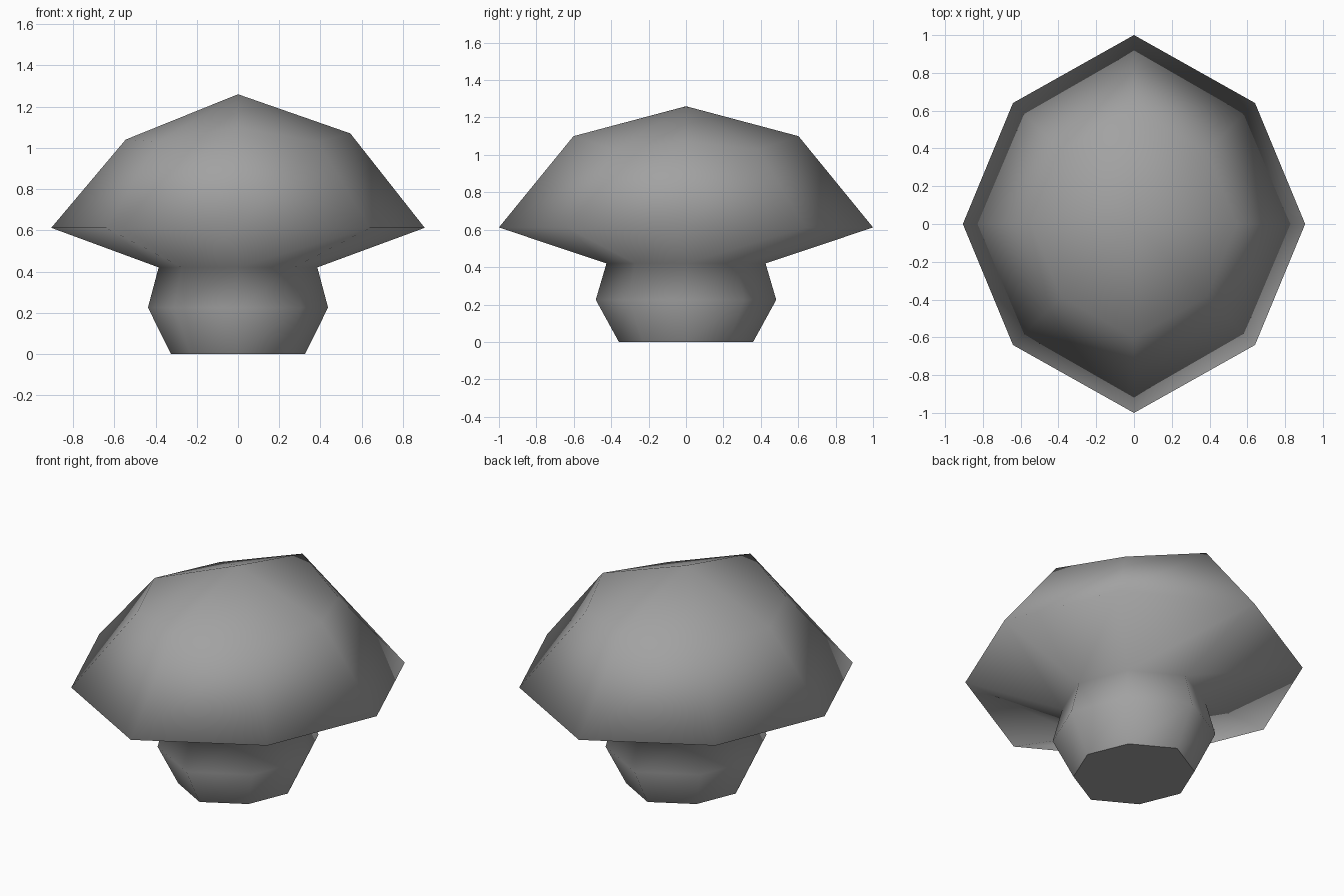
import bpy
import bmesh
import math

if "Cube" in bpy.data.objects:
    bpy.data.objects.remove(bpy.data.objects["Cube"], do_unlink=True)

SIDES = 8
TIP = 1.104  # front and back corners are drawn out to points

# Profile from the foot to the shoulder of the cap: (radius, height)
PROFILE = [(0.325, 0.0), (0.437, 0.225), (0.385, 0.42), (0.906, 0.612), (0.545, 1.03)]
APEX = 1.26
# Uneven shoulder heights, counter-clockwise from +x
SHOULDER = [1.07, 1.03, 1.10, 1.03, 1.04, 1.03, 1.10, 1.03]

grey = bpy.data.materials.new("grey")
grey.use_nodes = True
colour = (0.36, 0.36, 0.36, 1.0)
grey.diffuse_color = colour
grey.node_tree.nodes["Principled BSDF"].inputs["Base Color"].default_value = colour


def ring(bm, radius, heights):
    """One eight-sided loop of vertices."""
    verts = []
    for i in range(SIDES):
        a = 2 * math.pi * i / SIDES
        stretch = TIP if i in (2, 6) else 1.0
        verts.append(bm.verts.new((radius * math.cos(a),
                                   radius * stretch * math.sin(a), heights[i])))
    return verts


bm = bmesh.new()
rings = [ring(bm, r, [z] * SIDES) for r, z in PROFILE[:-1]]
rings.append(ring(bm, PROFILE[-1][0], SHOULDER))

# Stem, underside and sides of the cap
for low, high in zip(rings, rings[1:]):
    for i in range(SIDES):
        j = (i + 1) % SIDES
        bm.faces.new((low[i], low[j], high[j], high[i]))

# Crown of the cap
top = bm.verts.new((0, 0, APEX))
for i in range(SIDES):
    bm.faces.new((rings[-1][i], rings[-1][(i + 1) % SIDES], top))

# Flat foot with a crisp edge
foot = bm.faces.new(list(reversed(rings[0])))
for f in bm.faces:
    f.smooth = True
foot.smooth = False
for e in foot.edges:
    e.smooth = False

bmesh.ops.recalc_face_normals(bm, faces=bm.faces[:])
mesh = bpy.data.meshes.new("mushroom")
bm.to_mesh(mesh)
bm.free()
mesh.materials.append(grey)
mushroom = bpy.data.objects.new("mushroom", mesh)
bpy.context.collection.objects.link(mushroom)
